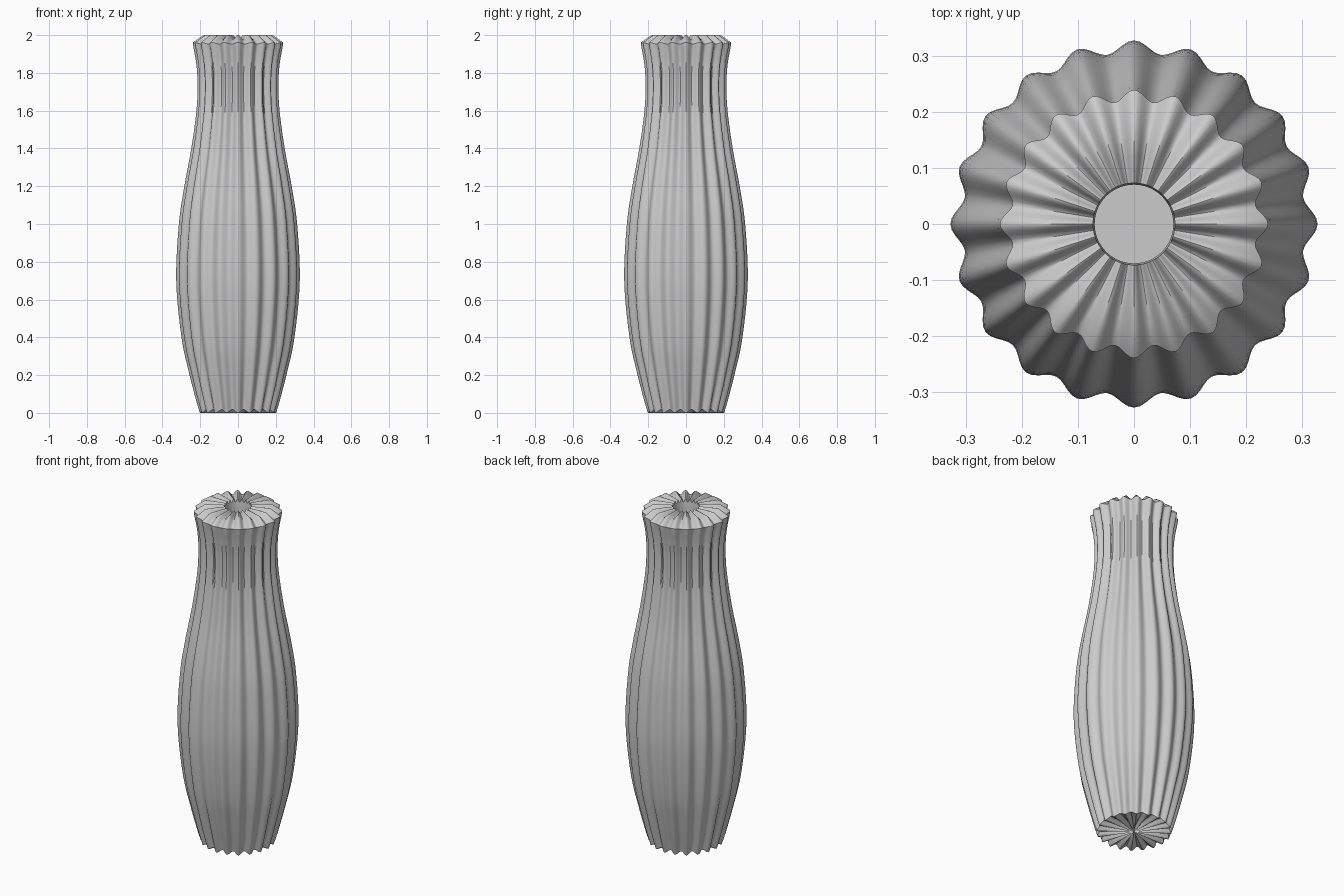
import bpy, bmesh, math
from mathutils import Vector

FLUTES = 20
SEGMENTS = FLUTES * 10
DEPTH = 0.011

if "Cube" in bpy.data.objects:
    bpy.data.objects.remove(bpy.data.objects["Cube"], do_unlink=True)

clay = bpy.data.materials.new("pale grey clay")
clay.use_nodes = True
grey = (0.6, 0.6, 0.6, 1)
clay.diffuse_color = grey
clay.node_tree.nodes["Principled BSDF"].inputs["Base Color"].default_value = grey


def smooth_path(points, steps):
    """Catmull-Rom curve through the points."""
    pts = [Vector(p) for p in points]
    pts = [2 * pts[0] - pts[1]] + pts + [2 * pts[-1] - pts[-2]]
    path = []
    for a, b, c, d in zip(pts, pts[1:], pts[2:], pts[3:]):
        for i in range(steps):
            t = i / steps
            path.append(0.5 * (2 * b + (c - a) * t + (2 * a - 5 * b + 4 * c - d) * t * t
                               + (3 * b - a - 3 * c + d) * t ** 3))
    return path + [pts[-2]]


# Profile as radius and height: underside, swelling body, bevelled lip, bore
body = smooth_path([(0.195, 0.009), (0.245, 0.2), (0.288, 0.4), (0.316, 0.7),
                    (0.302, 1.0), (0.273, 1.2), (0.236, 1.4), (0.209, 1.6),
                    (0.203, 1.74), (0.21, 1.85), (0.229, 1.957)], 5)
underside = [Vector((r, 0.011)) for r in (0.004, 0.03, 0.1)]
lip = [Vector(p) for p in ((0.18, 1.989), (0.12, 1.989), (0.073, 1.989))]
bore = [Vector(p) for p in ((0.07, 1.96), (0.07, 1.0), (0.07, 0.1))]
profile = underside + body + lip + bore


def outward(i):
    """Average normal of the profile at point i."""
    total = Vector((0, 0))
    for j in (i - 1, i):
        if 0 <= j < len(profile) - 1:
            d = (profile[j + 1] - profile[j]).normalized()
            total += Vector((d.y, -d.x))
    return total.normalized()


# Flutes push the profile in and out along its normal
bm = bmesh.new()
rings = []
for i, p in enumerate(profile):
    n = outward(i)
    depth = DEPTH if i < len(profile) - len(bore) - 1 else 0.0
    if i == len(profile) - len(bore) - 1:
        n, depth = Vector((0, 1)), DEPTH * 0.8
    ring = []
    for k in range(SEGMENTS):
        a = math.tau * k / SEGMENTS
        q = p + n * depth * math.cos(FLUTES * a)
        ring.append(bm.verts.new((q.x * math.cos(a), q.x * math.sin(a), q.y)))
    rings.append(ring)

for low, high in zip(rings, rings[1:]):
    for k in range(SEGMENTS):
        m = (k + 1) % SEGMENTS
        bm.faces.new((low[k], low[m], high[m], high[k]))
bm.faces.new(rings[0][::-1])
bm.faces.new(rings[-1])
bmesh.ops.recalc_face_normals(bm, faces=bm.faces)

mesh = bpy.data.meshes.new("fluted_vase")
bm.to_mesh(mesh)
bm.free()
mesh.materials.append(clay)
vase = bpy.data.objects.new("fluted_vase", mesh)
bpy.context.collection.objects.link(vase)

bpy.ops.object.select_all(action="DESELECT")
vase.select_set(True)
bpy.context.view_layer.objects.active = vase
bpy.ops.object.shade_smooth_by_angle(angle=math.radians(35))
